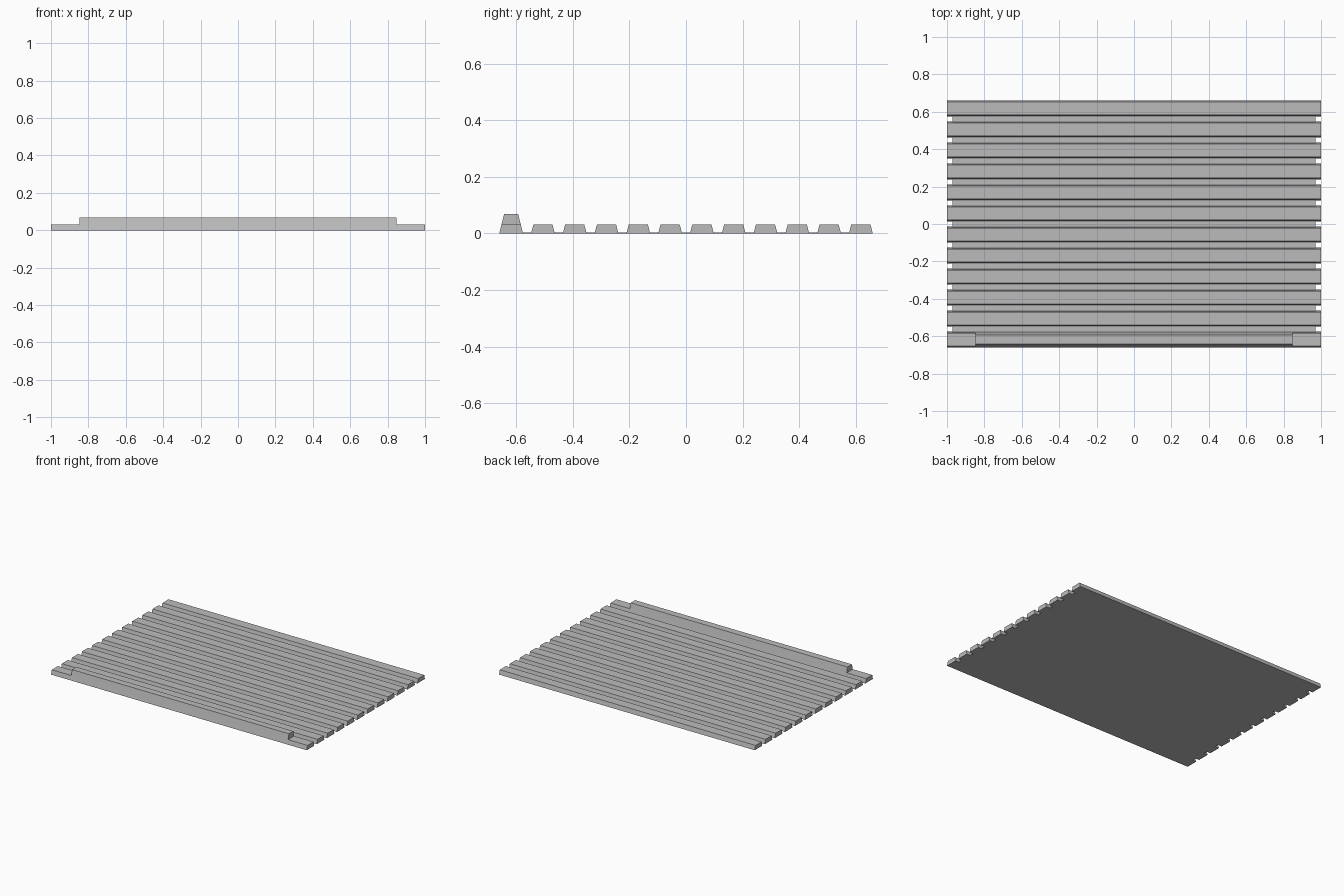
import bpy, bmesh

if "Cube" in bpy.data.objects:
    bpy.data.objects.remove(bpy.data.objects["Cube"])

grey = bpy.data.materials.new("light_grey")
grey.diffuse_color = (0.5, 0.5, 0.5, 1)
grey.use_nodes = True
grey.node_tree.nodes["Principled BSDF"].inputs["Base Color"].default_value = grey.diffuse_color


def bar(name, half_len, y, z0, z1, w0, w1):
    """Bar along x with a trapezoid section: width w0 at z0, w1 at z1."""
    bm = bmesh.new()
    section = [(-w0 / 2, z0), (w0 / 2, z0), (w1 / 2, z1), (-w1 / 2, z1)]
    face = bm.faces.new([bm.verts.new((-half_len, y + dy, z)) for dy, z in section])
    out = bmesh.ops.extrude_face_region(bm, geom=[face])
    verts = [v for v in out["geom"] if isinstance(v, bmesh.types.BMVert)]
    bmesh.ops.translate(bm, verts=verts, vec=(2 * half_len, 0, 0))
    bmesh.ops.recalc_face_normals(bm, faces=bm.faces)
    mesh = bpy.data.meshes.new(name)
    bm.to_mesh(mesh)
    bm.free()
    mesh.materials.append(grey)
    bpy.context.collection.objects.link(bpy.data.objects.new(name, mesh))


COUNT, EDGE, WIDTH, RIB_H = 12, 0.66, 0.084, 0.031
first = -EDGE + WIDTH / 2
pitch = -2 * first / (COUNT - 1)

# Thin backing sheet, slightly shorter than the slats
bar("backing_sheet", 0.97, 0, 0, 0.004, 1.24, 1.24)

# Row of tapered slats
for i in range(COUNT):
    bar(f"slat_{i + 1}", 1.0, first + i * pitch, 0, RIB_H, WIDTH, 0.068)

# Raised rail continuing the taper of the front slat
bar("front_rail", 0.848, first, RIB_H, 0.069, 0.068, 0.049)
